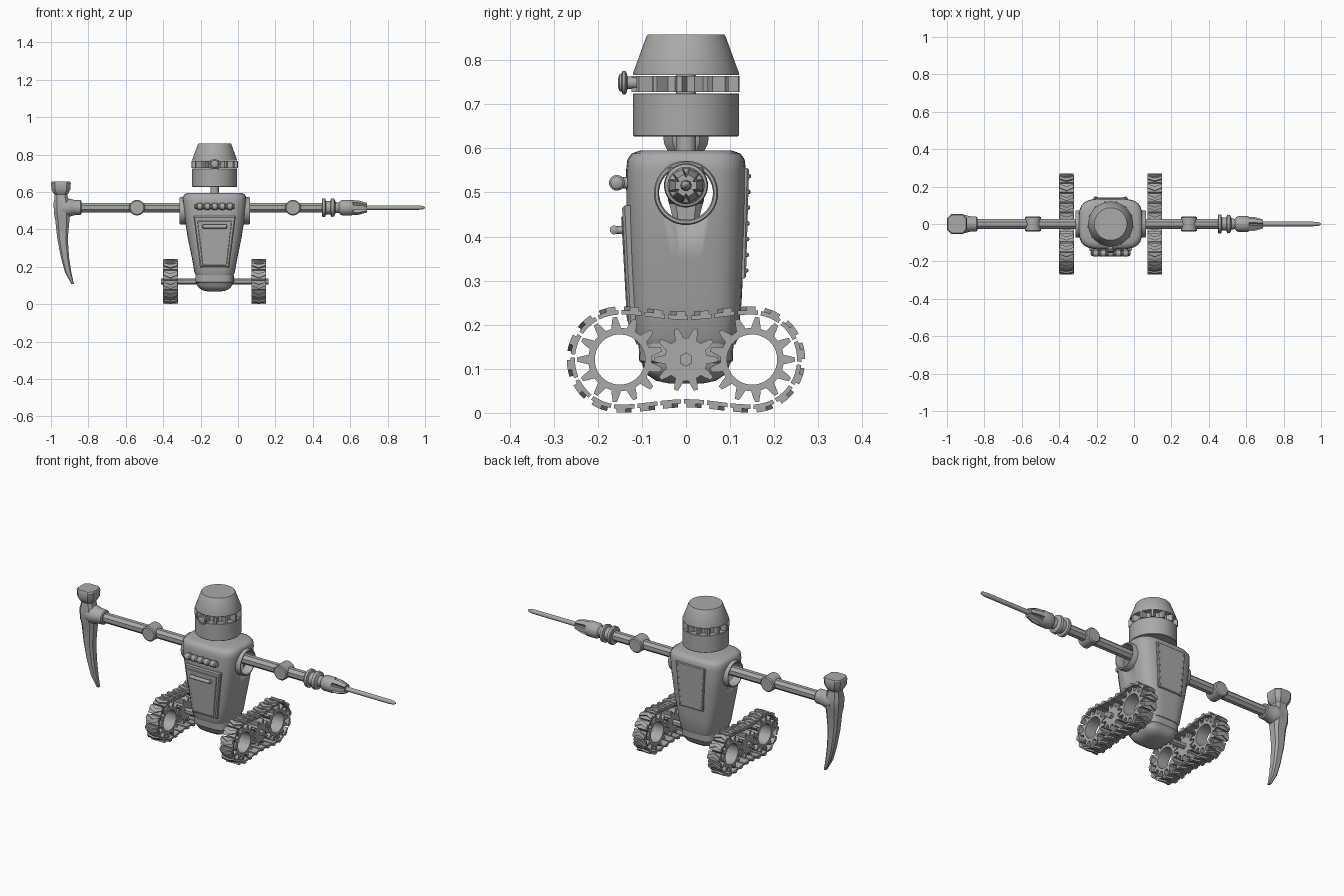
import bpy, bmesh, math
from mathutils import Vector
from math import sin, cos, pi, tau

if "Cube" in bpy.data.objects:
    bpy.data.objects.remove(bpy.data.objects["Cube"])

CX = -0.125          # centre line of the body
ARM_Z = 0.516
grey = bpy.data.materials.new("metal grey")
grey.diffuse_color = (0.4, 0.4, 0.4, 1)
grey.use_nodes = True
grey.node_tree.nodes["Principled BSDF"].inputs["Base Color"].default_value = grey.diffuse_color


def finish(name, bm, angle=35):
    bmesh.ops.recalc_face_normals(bm, faces=bm.faces)
    me = bpy.data.meshes.new(name)
    bm.to_mesh(me)
    bm.free()
    me.polygons.foreach_set("use_smooth", [True] * len(me.polygons))
    me.set_sharp_from_angle(angle=math.radians(angle))
    me.materials.append(grey)
    ob = bpy.data.objects.new(name, me)
    bpy.context.collection.objects.link(ob)
    return ob


def loft(name, rings, wrap=False, angle=35):
    """Skin a list of equal-sized point rings; cap the ends unless wrapped."""
    bm = bmesh.new()
    vs = [[bm.verts.new(p) for p in r] for r in rings]
    n = len(vs[0])
    for a in range(len(vs) if wrap else len(vs) - 1):
        r, q = vs[a], vs[(a + 1) % len(vs)]
        for i in range(n):
            bm.faces.new((r[i], r[(i + 1) % n], q[(i + 1) % n], q[i]))
    if not wrap:
        bm.faces.new(vs[0])
        bm.faces.new(vs[-1])
    return finish(name, bm, angle)


def along(axis, a, b, t):
    return {"x": (t, a, b), "y": (b, t, a), "z": (a, b, t)}[axis]


def lathe(name, profile, axis, centre, segs=32, wrap=False, angle=35):
    """Revolve (radius, distance) pairs around an axis."""
    c = Vector(centre)
    return loft(name, [[c + Vector(along(axis, r * cos((i + .5) * tau / segs),
                                         r * sin((i + .5) * tau / segs), t))
                        for i in range(segs)] for r, t in profile], wrap, angle)


def squircle(z, hx, hy, p=4.0, n=48):
    pts = []
    for i in range(n):
        c, s = cos(i * tau / n), sin(i * tau / n)
        k = (abs(c) ** p + abs(s) ** p) ** (-1 / p)
        pts.append((CX + hx * c * k, hy * s * k, z))
    return pts


def gear(name, teeth, tip, root, bore, half, axis, centre, phase=0):
    shape = ((-.31, root), (-.2, (tip + root) / 2), (-.1, tip),
             (.1, tip), (.2, (tip + root) / 2), (.31, root))
    pts = [((k + f) * tau / teeth + phase, r) for k in range(teeth) for f, r in shape]
    c = Vector(centre)
    ring = lambda rad, t: [c + Vector(along(axis, (rad or r) * cos(a), (rad or r) * sin(a), t))
                           for a, r in pts]
    return loft(name, [ring(bore, -half), ring(None, -half), ring(None, half), ring(bore, half)],
                wrap=True, angle=30)


def plate(name, bottom, top, y_in, bevel=0.006):
    """Trapezoid plate; bottom and top are (z, half width, outer y)."""
    (z0, w0, y0), (z1, w1, y1) = bottom, top
    s = 1 if y0 > 0 else -1

    def ring(d, y=None):
        return [(CX + sx * (w - d), y if y is not None else yo - s * (bevel - d), z + e * d)
                for sx, w, yo, z, e in ((-1, w0, y0, z0, 1), (1, w0, y0, z0, 1),
                                        (1, w1, y1, z1, -1), (-1, w1, y1, z1, -1))]
    return loft(name, [ring(0, y_in), ring(0), ring(bevel * .3), ring(bevel)], angle=25)


# --- Body: hollow shell pierced by the shoulder openings
body = loft("body", [squircle(*v) for v in (
    (.155, .10, .112), (.17, .108, .118), (.25, .122, .126), (.35, .143, .131), (.45, .159, .135),
    (.55, .170, .136), (.575, .168, .133), (.588, .160, .124), (.595, .143, .105))], angle=45)
cutter = lathe("shoulder_cutter", [(.063, -.4), (.063, .4)], "x", (CX, 0, .499))
cutter.hide_render = True
sol = body.modifiers.new("shell", "SOLIDIFY")
sol.thickness, sol.offset = .012, -1
cut = body.modifiers.new("openings", "BOOLEAN")
cut.object, cut.operation, cut.solver = cutter, "DIFFERENCE", "EXACT"
dg = bpy.context.evaluated_depsgraph_get()
baked = bpy.data.meshes.new_from_object(body.evaluated_get(dg))
body.modifiers.clear()
body.data = baked
bpy.data.objects.remove(cutter)

# --- Hip under the body
loft("hip", [squircle(*v) for v in (
    (.165, .102, .108), (.118, .103, .106), (.113, .097, .10), (.10, .094, .096),
    (.085, .082, .086), (.073, .062, .068), (.067, .03, .04))])

# --- Shoulder collars
for s, side in ((-1, "left"), (1, "right")):
    lathe(side + "_shoulder_collar", [(.061, s * .14), (.073, s * .14), (.073, s * .183),
                                      (.070, s * .189), (.064, s * .189), (.061, s * .183)],
          "x", (CX, 0, .499), wrap=True)

# --- Front door with raised panel and handle
plate("door", (.195, .078, -.131), (.47, .113, -.145), -.105)
plate("door_panel", (.207, .064, -.134), (.445, .092, -.147), -.11, .002)
lathe("door_handle", [(.005, -.066), (.010, -.063), (.010, .063), (.005, .066)], "x",
      (CX, -.163, .415), 16)
for s in (-1, 1):
    lathe("door_handle_post", [(.009, -.163), (.009, -.13)], "y", (CX + s * .055, 0, .415), 12)

# --- Ribbed bar above the door
prof = [(.006, -.107), (.014, -.103)]
for k in range(5):
    x = -.08 + k * .04
    prof += [(.013, x - .017), (.018, x - .012), (.018, x + .012), (.013, x + .017)]
lathe("chest_bar", prof + [(.014, .103), (.006, .107)], "x", (CX, -.157, .522), 16)
for x in (-.08, 0, .08):
    lathe("chest_bar_post", [(.013, -.155), (.013, -.12)], "y", (CX + x, 0, .522), 12)

# --- Back plate with rivets
plate("back_plate", (.305, .075, .136), (.555, .092, .143), .11, .004)
for k in range(7):
    f = (k + .5) / 7
    for s in (-1, 1):
        lathe("back_rivet", [(.006, -.002), (.005, .003), (.002, .005)], "y",
              (CX + s * (.066 + .016 * f), .136 + .007 * f, .305 + .25 * f), 8)

# --- Neck, head, gear ring and eye
lathe("neck", [(.023, .58), (.023, .78)], "z", (CX, 0, 0), 16)
lathe("head_lower", [(.118, .627), (.12, .629), (.12, .723), (.118, .725)], "z", (CX, 0, 0), 48)
gear("head_gear_ring", 13, .124, .094, .074, .018, "z", (CX, 0, .746), -pi / 2)
lathe("head_cap", [(.12, .767), (.12, .772), (.09, .854), (.087, .858)], "z", (CX, 0, 0), 48)
lathe("eye", [(.014, -.09), (.014, -.133), (.022, -.134), (.027, -.138), (.027, -.144),
              (.021, -.146), (.019, -.151), (.010, -.154)], "y", (CX, 0, .749), 24)

# --- Arms: one rod each side with elbow drums
lathe("arm_rod", [(.028, -.86), (.028, .46)], "x", (0, 0, ARM_Z), 8, angle=20)
for x in (-.54, .294):
    lathe("elbow", [(.036, -.041), (.042, -.036), (.042, .036), (.036, .041)], "y",
          (x, 0, ARM_Z), 24)

# --- Drill on the right arm
lathe("drill_base", [(.047, .448), (.05, .452), (.05, .466), (.036, .47), (.036, .494), (.05, .498),
                     (.048, .514), (.03, .522), (.026, .55)], "x", (0, 0, ARM_Z))
lathe("drill_chuck", [(.028, .54), (.038, .548), (.042, .558), (.042, .608), (.039, .615),
                      (.027, .619), (.017, .69)], "x", (0, 0, ARM_Z))
for k in range(6):
    a = k * tau / 6
    rad, tan = Vector((0, cos(a), sin(a))), Vector((0, -sin(a), cos(a)))
    loft("chuck_jaw", [[Vector((x, 0, ARM_Z)) + rad * r + tan * w * s
                        for r, s in ((.012, -1), (.012, 1), (ro, 1), (ro, -1))]
                       for x, ro, w in ((.605, .039, .014), (.645, .037, .012), (.69, .024, .009))])
lathe("drill_bit", [(.013, .68), (.0125, .96), (.010, .985), (.006, .996), (.002, 1.0)], "x",
      (0, 0, ARM_Z), 12, angle=45)

# --- Hammer pick on the left arm: octagonal sections down a curve (z, centre x, half x, half y)
sections = ((.657, -.947, .048, .048), (.648, -.947, .053, .053), (.612, -.947, .050, .050),
            (.597, -.947, .042, .043), (.585, -.946, .034, .035), (.567, -.945, .036, .036),
            (.54, -.943, .043, .043), (.485, -.942, .042, .041), (.45, -.939, .038, .032),
            (.35, -.938, .028, .029), (.25, -.925, .022, .024), (.17, -.908, .017, .018),
            (.108, -.884, .007, .009))
octagon = ((1, -.6), (1, .6), (.6, 1), (-.6, 1), (-1, .6), (-1, -.6), (-.6, -1), (.6, -1))
loft("hammer_pick", [[(cx + hx * u, hy * v, z) for u, v in octagon] for z, cx, hx, hy in sections])
lathe("hammer_socket", [(.045, -.94), (.050, -.91), (.046, -.892), (.041, -.875), (.040, -.843),
                        (.035, -.838)], "x", (0, 0, ARM_Z), 24)

# --- Tracks
WZ, WY, R = .121, .15, .106
STRAIGHT, ARC = 2 * WY, pi * R
LENGTH = 2 * (STRAIGHT + ARC)


def track_point(s, h):
    """Point on the sagging track loop at distance s, raised h outwards."""
    s %= LENGTH
    half, sign = s, 1
    if s >= LENGTH / 2:
        half, sign = s - LENGTH / 2, -1
    if half < STRAIGHT:
        sag = .012 * sin(pi * half / STRAIGHT) ** 2
        y, z = -WY + half, R + h - sag
    else:
        a = pi / 2 - (half - STRAIGHT) / R
        y, z = WY + (R + h) * cos(a), (R + h) * sin(a)
    return sign * y, WZ + sign * z


def track_block(bm, x0, s0, length, half_w, h0, h1, skew):
    """Cube bent onto the track loop, skewed into a chevron."""
    part = bmesh.new()
    bmesh.ops.create_cube(part, size=2)
    bmesh.ops.subdivide_edges(part, edges=part.edges[:], cuts=3, use_grid_fill=True)
    for v in part.verts:
        u, w, t = v.co
        y, z = track_point(s0 + u * length / 2 + skew * (abs(w) - .5),
                           h0 + (h1 - h0) * (t + 1) / 2)
        v.co = (x0 + w * half_w, y, z)
    me = bpy.data.meshes.new("tmp")
    part.to_mesh(me)
    part.free()
    bm.from_mesh(me)
    bpy.data.meshes.remove(me)


COUNT = 24
for s, side in ((-1, "left"), (1, "right")):
    x = CX + s * .236
    bm = bmesh.new()
    for k in range(COUNT):
        d = (k + .5) * LENGTH / COUNT
        track_block(bm, x, d, .046, .039, -.004, .006, 0)
        track_block(bm, x, d, .020, .038, .005, .0145, .014)
    finish(side + "_track", bm, 30)
    for e, end in ((-1, "front"), (1, "rear")):
        gear(f"{side}_{end}_wheel", 13, .097, .072, .057, .034, "x", (x, e * WY, WZ),
             0 if e > 0 else pi)
    gear(side + "_drive_gear", 10, .073, .049, .014, .034, "x", (x, 0, WZ))
lathe("axle", [(.016, -.288), (.016, .288)], "x", (CX, 0, WZ), 6, angle=20)
